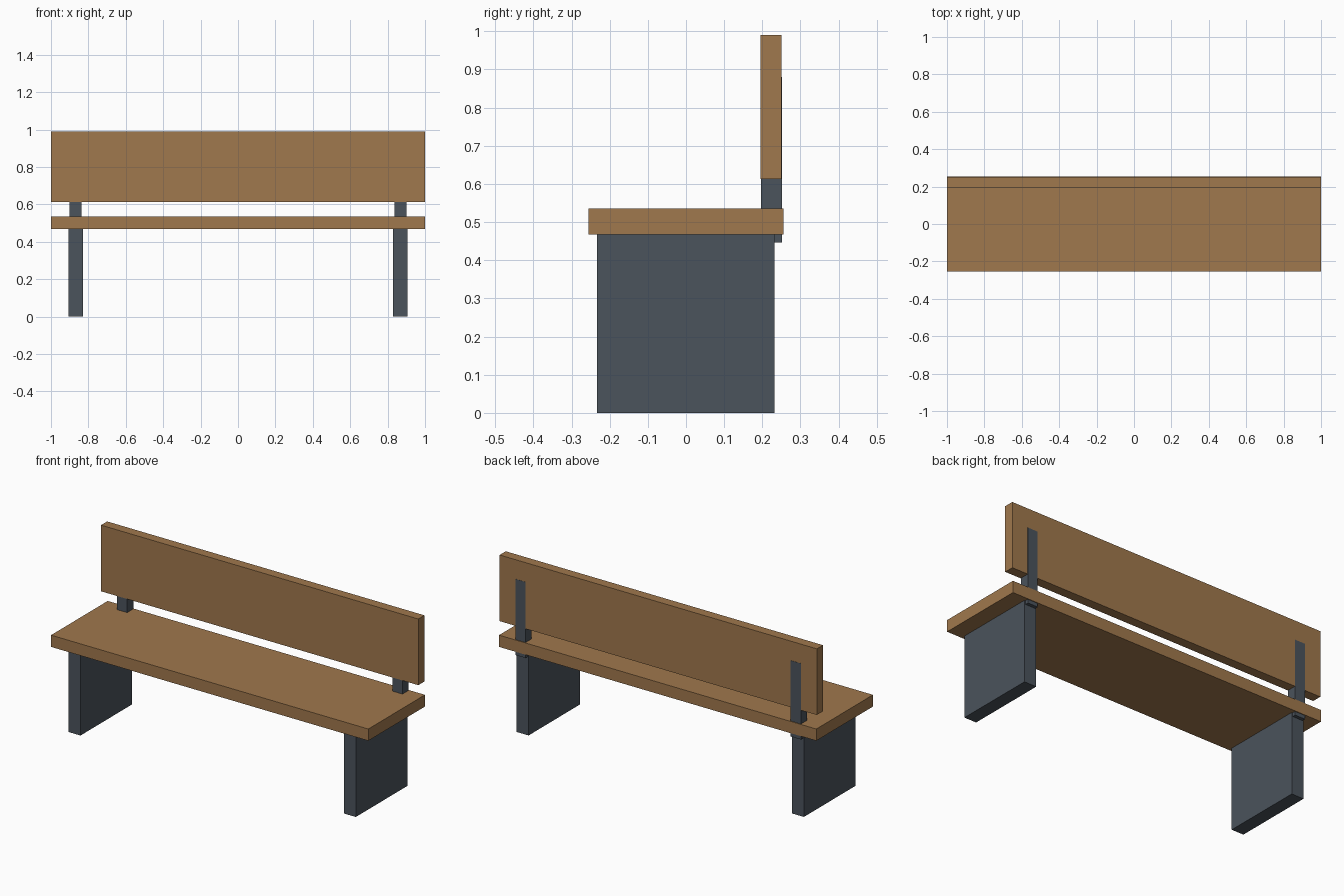
import bpy

# Remove the default cube
default = bpy.data.objects.get("Cube")
if default:
    bpy.data.objects.remove(default, do_unlink=True)


def make_material(name, rgb):
    mat = bpy.data.materials.new(name)
    mat.use_nodes = True
    color = (*rgb, 1.0)
    mat.diffuse_color = color
    mat.node_tree.nodes["Principled BSDF"].inputs["Base Color"].default_value = color
    return mat


def make_box(name, x, y, z, mat):
    """Box spanning the (min, max) range on each axis."""
    spans = (x, y, z)
    bpy.ops.mesh.primitive_cube_add(size=1, location=[(a + b) / 2 for a, b in spans])
    box = bpy.context.object
    box.name = name
    box.scale = [b - a for a, b in spans]
    bpy.ops.object.transform_apply(location=False, rotation=False, scale=True)
    box.data.materials.append(mat)
    return box


wood = make_material("warm wood", (0.352, 0.188, 0.074))
metal = make_material("slate grey", (0.07, 0.087, 0.107))

# Wooden planks
make_box("seat", (-1, 1), (-0.255, 0.255), (0.468, 0.535), wood)
make_box("backrest", (-1, 1), (0.195, 0.25), (0.613, 0.99), wood)

# Slab legs and backrest posts, the posts just proud of the backrest's rear face
for side, sign in (("left", 1), ("right", -1)):
    leg_x = sorted((sign * 0.83, sign * 0.906))
    post_x = sorted((sign * 0.836, sign * 0.9))
    make_box(side + "_leg", leg_x, (-0.233, 0.232), (0, 0.469), metal)
    make_box(side + "_back_post", post_x, (0.196, 0.251), (0.447, 0.88), metal)
